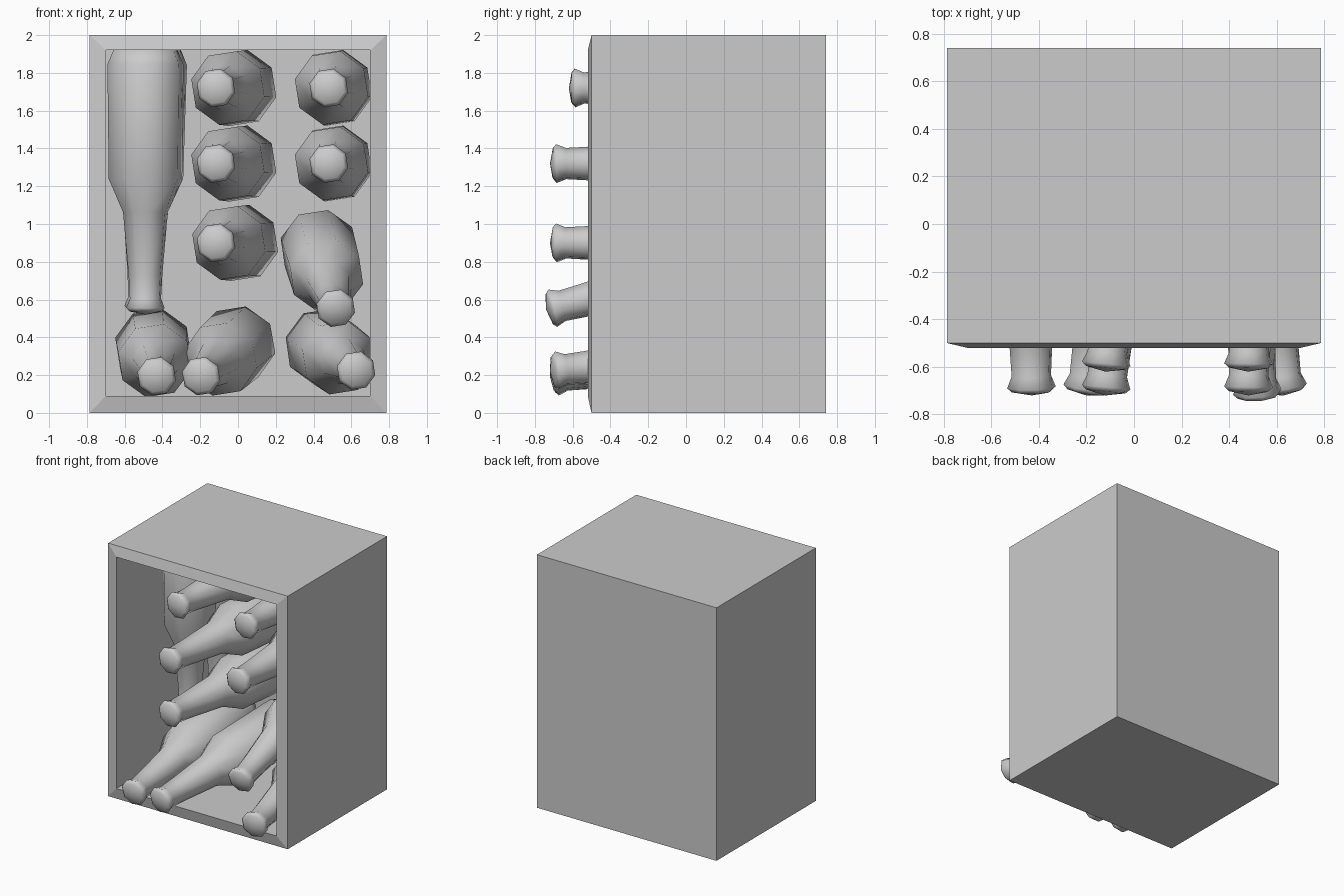
import bpy, bmesh, math
from mathutils import Vector

cube = bpy.data.objects.get("Cube")
if cube:
    bpy.data.objects.remove(cube, do_unlink=True)

grey = bpy.data.materials.new("plain grey")
grey.use_nodes = True
grey.diffuse_color = (0.6, 0.6, 0.6, 1)
grey.node_tree.nodes["Principled BSDF"].inputs["Base Color"].default_value = (0.6, 0.6, 0.6, 1)


def finish(bm, name, smooth):
    bmesh.ops.recalc_face_normals(bm, faces=bm.faces)
    for f in bm.faces:
        f.smooth = smooth
    mesh = bpy.data.meshes.new(name)
    bm.to_mesh(mesh)
    bm.free()
    mesh.materials.append(grey)
    obj = bpy.data.objects.new(name, mesh)
    bpy.context.collection.objects.link(obj)
    return obj


def bridge(bm, a, b):
    for i in range(len(a)):
        j = (i + 1) % len(a)
        bm.faces.new((a[i], a[j], b[j], b[i]))


# Open-fronted crate: rectangles from the outer back, round the rim, to the inner back
bm = bmesh.new()
rings = []
for half_x, low, high, y in [(0.785, 0, 2, 0.74), (0.785, 0, 2, -0.5),
                             (0.7, 0.09, 1.92, -0.52), (0.7, 0.09, 1.92, 0.7)]:
    corners = [(-half_x, low), (half_x, low), (half_x, high), (-half_x, high)]
    rings.append([bm.verts.new((x, y, z)) for x, z in corners])
for a, b in zip(rings, rings[1:]):
    bridge(bm, a, b)
bm.faces.new(rings[0])
bm.faces.new(rings[-1])
finish(bm, "crate", False)

# Bottle profile: fraction of the length from the mouth, radius
PROFILE = [(0.012, 0.085), (0.025, 0.105), (0.06, 0.085), (0.15, 0.092),
           (0.385, 0.122), (0.51, 0.2), (0.94, 0.207), (1.0, 0.17)]
SIDES = 8


def bottle(name, mouth, base):
    mouth, base = Vector(mouth), Vector(base)
    axis = base - mouth
    turn = axis.to_track_quat('Z', 'Y')
    bm = bmesh.new()
    rings = []
    for t, r in PROFILE:
        ring = []
        for i in range(SIDES):
            a = math.tau * (i + 0.3) / SIDES
            spoke = turn @ Vector((r * math.cos(a), r * math.sin(a), 0))
            ring.append(bm.verts.new(mouth + axis * t + spoke))
        rings.append(ring)
    for a, b in zip(rings, rings[1:]):
        bridge(bm, a, b)
    tip = bm.verts.new(mouth)
    for i in range(SIDES):
        bm.faces.new((tip, rings[0][i], rings[0][(i + 1) % SIDES]))
    bm.faces.new(rings[-1])
    finish(bm, name, True)


# Upright bottles hanging neck down on the right-hand side
bottle("hanging_bottle_front", (-0.49, 0.1, 0.52), (-0.49, 0.1, 1.93))
bottle("hanging_bottle_back", (-0.5, 0.48, 0.53), (-0.47, 0.48, 1.93))

# Lying bottles, two columns, necks out of the front
for row, (z, front, back) in enumerate([(1.72, -0.62, 0.7), (1.32, -0.72, 0.68)]):
    bottle(f"middle_bottle_{row + 1}", (-0.12, front, z), (0.01, back, z))
    bottle(f"left_bottle_{row + 1}", (0.48, front, z), (0.51, back, z))
bottle("middle_bottle_3", (-0.12, -0.72, 0.9), (0.02, 0.68, 0.9))

# Tilted bottles in the lower part
bottle("left_tilted_bottle", (0.52, -0.74, 0.545), (0.42, 0.65, 0.9))
bottle("bottom_left_bottle", (0.63, -0.72, 0.22), (0.44, 0.65, 0.36))
bottle("bottom_middle_bottle", (-0.2, -0.72, 0.19), (0.01, 0.65, 0.375))
bottle("bottom_right_bottle", (-0.43, -0.72, 0.19), (-0.45, 0.65, 0.36))
